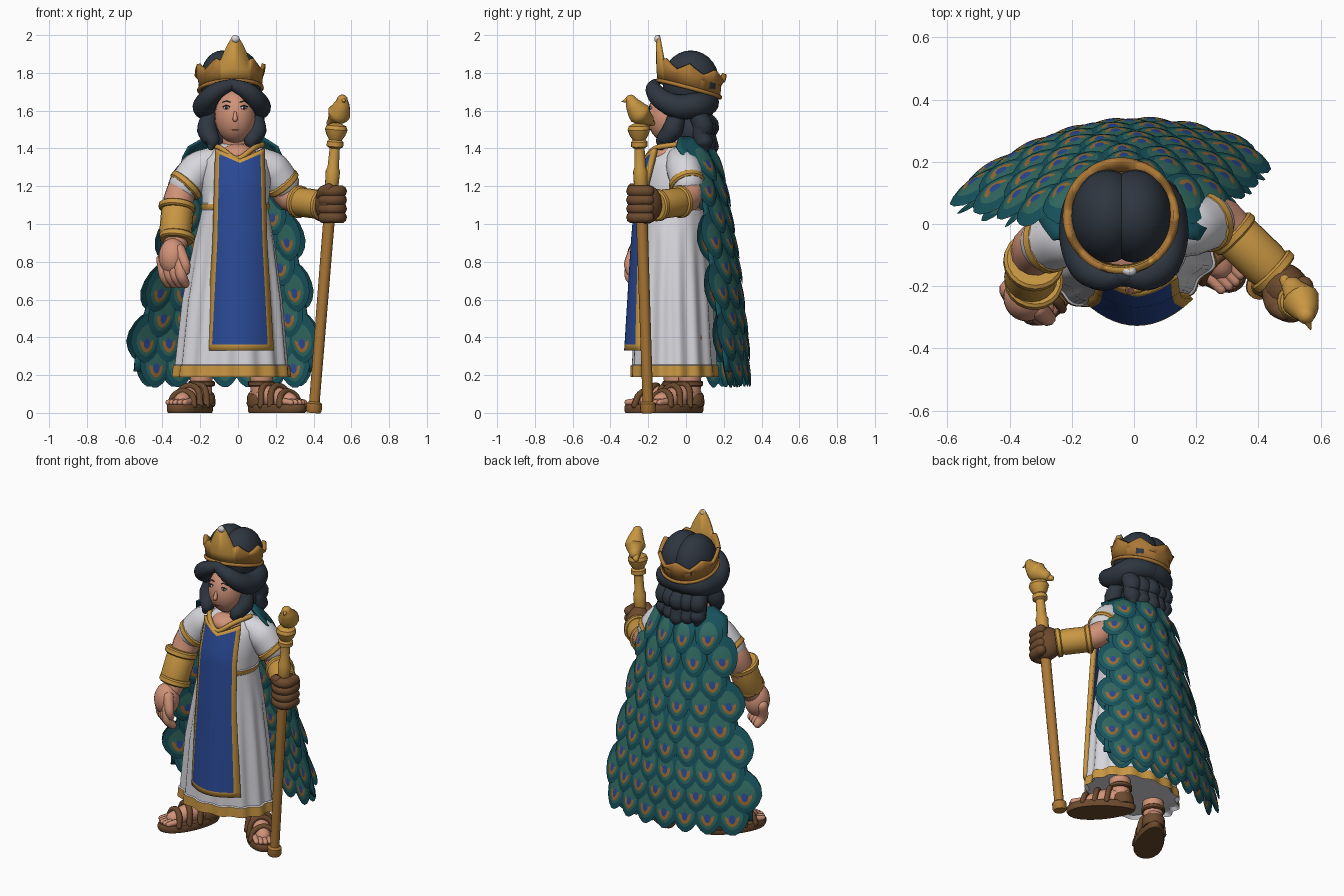
import bpy, bmesh, math
from mathutils import Vector, Matrix

if "Cube" in bpy.data.objects:
    bpy.data.objects.remove(bpy.data.objects["Cube"])


def material(name, *rgb):
    col = tuple(((c / 255 + 0.055) / 1.055) ** 2.4 for c in rgb) + (1,)
    m = bpy.data.materials.new(name)
    m.use_nodes = True
    m.diffuse_color = col
    m.node_tree.nodes["Principled BSDF"].inputs["Base Color"].default_value = col
    return m


white = material("white cloth", 214, 214, 220)
blue = material("royal blue", 42, 74, 150)
gold = material("gold", 200, 150, 66)
old_gold = material("staff gold", 172, 120, 54)
brown = material("leather brown", 108, 74, 46)
skin = material("skin", 208, 146, 120)
dark = material("dark hair", 46, 54, 64)
teal = material("feather teal", 24, 84, 94)
green = material("feather green", 50, 106, 98)
bronze = material("feather bronze", 158, 108, 50)


def build(name, verts, faces, mats, index=None, recalc=True, angle=45):
    me = bpy.data.meshes.new(name)
    me.from_pydata([tuple(v) for v in verts], [], faces)
    for m in mats:
        me.materials.append(m)
    if index:
        me.polygons.foreach_set("material_index", index)
    if recalc:
        bm = bmesh.new()
        bm.from_mesh(me)
        bmesh.ops.recalc_face_normals(bm, faces=bm.faces)
        bm.to_mesh(me)
        bm.free()
    me.shade_smooth()
    me.set_sharp_from_angle(angle=math.radians(angle))
    ob = bpy.data.objects.new(name, me)
    bpy.context.scene.collection.objects.link(ob)
    return ob


def loft(name, rings, mats, row_mat=lambda r: 0, angle=45):
    n, last = len(rings[0]), len(rings) - 1
    verts = [p for ring in rings for p in ring]
    faces = [(r * n + i, r * n + (i + 1) % n, (r + 1) * n + (i + 1) % n, (r + 1) * n + i)
             for r in range(last) for i in range(n)]
    index = [row_mat(r) for r in range(last) for i in range(n)]
    faces += [tuple(range(n)), tuple(range(last * n, last * n + n))]
    return build(name, verts, faces, mats, index + [row_mat(0), row_mat(last - 1)], angle=angle)


def tube(name, pts, radii, mat, n=14, sub=4, rounded=True, angle=60):
    """Sweep a circle along a smooth path, with a radius at each point."""
    pts = [Vector(p) for p in pts]
    path = []
    for i in range(len(pts) - 1):
        a, b = pts[i], pts[i + 1]
        ta = (b - pts[i - 1]) / 2 if i else b - a
        tb = (pts[i + 2] - a) / 2 if i + 2 < len(pts) else b - a
        for k in range(sub):
            t = k / sub
            h = t * t * (3 - 2 * t)
            p = a.lerp(b, h) + ta * (t * (1 - t) ** 2) - tb * (t * t * (1 - t))
            path.append((p, radii[i] + (radii[i + 1] - radii[i]) * t))
    path.append((pts[-1], radii[-1]))
    if rounded:
        for end, nxt in ((0, 1), (-1, -2)):
            p, r = path[end]
            d = (p - path[nxt][0]).normalized()
            cap = [(p + d * r * math.sin(a), r * math.cos(a)) for a in (0.5, 1, 1.4)]
            path = cap[::-1] + path if end == 0 else path + cap
    rings, side = [], None
    for i, (p, r) in enumerate(path):
        t = (path[min(i + 1, len(path) - 1)][0] - path[max(i - 1, 0)][0]).normalized()
        side = side or (Vector((0, 1, 0)) if abs(t.y) < 0.8 else Vector((1, 0, 0)))
        side = (side - t * side.dot(t)).normalized()
        up = t.cross(side)
        rings.append([p + (side * math.cos(a) + up * math.sin(a)) * r
                      for a in (math.tau * k / n for k in range(n))])
    return loft(name, rings, [mat], angle=angle)


def band(name, p, q, r, mat):
    p, q = Vector(p), Vector(q)
    pts = [p, p.lerp(q, 0.2), p.lerp(q, 0.8), q]
    return tube(name, pts, [r * 0.9, r, r, r * 0.9], mat, n=20, sub=1, rounded=False, angle=30)


def ball(name, loc, size, mat, rot=0):
    bm = bmesh.new()
    bmesh.ops.create_uvsphere(bm, u_segments=24, v_segments=14, radius=1)
    bm.transform(Matrix.Translation(loc) @ Matrix.Rotation(rot, 4, "Z") @ Matrix.Diagonal((*size, 1)))
    me = bpy.data.meshes.new(name)
    bm.to_mesh(me)
    bm.free()
    me.materials.append(mat)
    me.shade_smooth()
    bpy.context.scene.collection.objects.link(bpy.data.objects.new(name, me))


def at(keys, z):
    """Interpolate rows that are sorted by height."""
    z = min(max(z, keys[0][0]), keys[-1][0])
    for lo, hi in zip(keys, keys[1:]):
        if z <= hi[0]:
            t = (z - lo[0]) / (hi[0] - lo[0])
            return [a + (b - a) * t for a, b in zip(lo[1:], hi[1:])]


# Dress: pleated oval loft with gold hem and belt (height, centre x, y, radius x, y)
DRESS = [(.19, -.035, -.06, .298, .222), (.6, -.03, -.065, .258, .202), (.9, -.02, -.065, .212, .18),
         (1.08, -.015, -.07, .175, .17), (1.25, -.01, -.06, .185, .165), (1.34, -.01, -.05, .17, .145),
         (1.4, -.01, -.03, .12, .1), (1.43, -.01, -.03, .07, .07)]
heights = [.21, .19, .25, .255, .35, .5, .6, .75, .9, 1.0, 1.075, 1.08, 1.105, 1.11, 1.18, 1.25, 1.3, 1.34, 1.38, 1.4, 1.43]
rings = []
for row, z in enumerate(heights):
    cx, cy, rx, ry = at(DRESS, z)
    bulge = .97 if row == 0 else 1.03 if row in (1, 2, 11, 12) else 1
    pleat = 0.035 * max(0, min(1, (1.05 - z) / 0.4))
    rings.append([(cx + rx * s * math.cos(a), cy + ry * s * math.sin(a), z)
                  for a in (math.tau * k / 112 for k in range(112))
                  for s in [bulge * (1 + pleat * math.sin(14 * a))]])
loft("dress", rings, [white, gold], lambda r: int(r in (1, 11)))

# Tabard: curved blue panel with gold border and a V neckline
PANEL = [(.33, .01, .172, -.315), (.9, .01, .138, -.28), (1.2, .01, .13, -.255), (1.38, .01, .125, -.205)]
cols, rows = 14, 24
across = [-1, -.82] + [-.82 + 1.64 * i / (cols - 2) for i in range(1, cols - 1)] + [1]
verts, faces, index = [], [], []
for r in range(rows + 1):
    for s in across:
        f = 0 if r == 0 else 0.03 if r == 1 else 0.03 + 0.95 * (r - 1) / (rows - 2) if r < rows else 1
        z = 0.33 + (1.01 + 0.06 * abs(s)) * f
        cx, hw, y = at(PANEL, z)
        verts.append((cx + hw * s, y + 2.8 * (hw * s) ** 2, z))
for r in range(rows):
    for c in range(cols):
        a = r * (cols + 1) + c
        faces.append((a, a + 1, a + cols + 2, a + cols + 1))
        index.append(int(r in (0, rows - 1) or c in (0, cols - 1)))
tabard = build("tabard", verts, faces, [blue, gold], index, recalc=False)
mod = tabard.modifiers.new("thickness", "SOLIDIFY")
mod.thickness, mod.offset = 0.025, 0

# Neck and neckline
tube("neck", [(-.01, -.03, 1.36), (-.015, -.05, 1.5)], [.08, .065], skin)
ball("chest", (0, -.1, 1.365), (.1, .095, .06), skin)
tube("collar", [(-.14, -.06, 1.42), (-.09, -.165, 1.4), (-.005, -.21, 1.345), (.08, -.165, 1.4), (.13, -.06, 1.42)],
     [.014] * 5, gold)

# Peacock cape (height, centre x, half width, back y, depth, skew)
CAPE = [(.1, -.07, .49, .31, .145, .06), (.4, -.075, .46, .3, .165, .05), (.8, -.045, .365, .255, .165, .035),
        (1.2, -.03, .285, .19, .13, .02), (1.34, -.03, .27, .16, .16, 0), (1.42, -.025, .23, .13, .19, 0),
        (1.46, -.02, .15, .1, .14, 0)]


def cape_point(u, z):
    z = min(z, 1.46)
    cx, w, back, depth, skew = at(CAPE, z)
    return Vector((cx + w * u, back - depth * u * u + skew * u, z))


verts = [cape_point(-1 + i / 12, 0.22 + 1.24 * j / 24) for j in range(25) for i in range(25)]
faces = [(j * 25 + i, j * 25 + i + 1, j * 25 + i + 26, j * 25 + i + 25) for j in range(24) for i in range(24)]
cape = build("cape", verts, faces, [teal], recalc=False)
mod = cape.modifiers.new("thickness", "SOLIDIFY")
mod.thickness, mod.offset = 0.01, 0

LAYERS = [.2, .43, .64, 1]  # size of each colour zone, from the eye outwards


def add_feather(verts, faces, index, u, top, side, length, width, n=16):
    w = at(CAPE, top - length / 2)[1]
    mid = min(max(top - length / 2, 0.15), 1.4)
    n_dir = (cape_point(u + .05, mid) - cape_point(u - .05, mid)).cross(
        cape_point(u, mid + .03) - cape_point(u, mid - .03)).normalized()
    n_dir *= -side if n_dir.y < 0 else side
    start = len(verts)

    def put(a, b, dome):
        p = cape_point(u + a / w, top - b)
        verts.append(p + n_dir * (0.005 + 0.024 * b / length + dome))
    put(0, length * 0.65, 0.01)
    for size in LAYERS:
        for k in range(n):
            t = math.tau * (k + .5) / n
            tip = 1 - 0.25 * max(0, math.cos(t)) ** 2
            b = length * (0.65 - 0.15 * size + 0.5 * size * math.cos(t))
            put(width / 2 * size * math.sin(t) * tip, b, 0.01 * (1 - size * size))
    for layer in range(len(LAYERS)):
        for k in range(n):
            o, m = start + 1 + layer * n, (k + 1) % n
            f = (start, o + k, o + m) if layer == 0 else (o - n + k, o + k, o + m, o - n + m)
            faces.append(f if side > 0 else f[::-1])
            above_eye = layer == 1 and math.cos(math.tau * (k + 1) / n) < -.3
            index.append(2 if above_eye else layer)


for name, side in (("outer_feathers", 1), ("inner_feathers", -1)):
    verts, faces, index = [], [], []
    for row in range(9):
        top = 0.405 + 0.131 * row
        count = max(4, round(2 * at(CAPE, top - 0.15)[1] / 0.13))
        for i in range(count + row % 2):
            u = -1 + (2 * i + 1 - row % 2) / count
            add_feather(verts, faces, index, u * .92, top, side, 0.27 - .004 * row, 0.17 - 0.005 * row)
    build(name, verts, faces, [blue, bronze, green, teal], index, recalc=False)

# Right arm hanging, with sleeve, bracer and open hand
tube("right_sleeve", [(-.13, -.03, 1.33), (-.21, -.04, 1.29), (-.275, -.06, 1.21)], [.08, .095, .092], white)
band("right_sleeve_trim", (-.262, -.057, 1.22), (-.29, -.065, 1.19), .098, gold)
tube("right_arm", [(-.25, -.05, 1.24), (-.315, -.08, 1.13), (-.33, -.2, .88)], [.08, .08, .06], skin)
band("right_bracer", (-.318, -.11, 1.1), (-.335, -.185, .91), .086, gold)
for z, y, r in ((1.09, -.114, .098), (.93, -.178, .094)):
    band("right_bracer_rim", (-.32, y, z + .018), (-.324, y - .013, z - .018), r, gold)
ball("right_palm", (-.345, -.235, .825), (.075, .078, .1), skin)
for i in range(4):
    x, y = -.4 + .03 * i, -.21 - .022 * i
    tube("right_finger", [(x, y, .81), (x + .01, y - .02, .73), (x + .03, y + .005, .685)], [.034, .031, .025], skin, n=10)
tube("right_thumb", [(-.31, -.27, .86), (-.28, -.3, .79), (-.275, -.295, .75)], [.034, .028, .022], skin, n=10)

# Left arm reaching to the staff
tube("left_sleeve", [(.11, -.03, 1.33), (.18, -.01, 1.29), (.235, .005, 1.22)], [.08, .095, .09], white)
band("left_sleeve_trim", (.225, 0, 1.23), (.25, .01, 1.2), .096, gold)
tube("left_arm", [(.21, 0, 1.25), (.28, .01, 1.14), (.45, -.17, 1.1)], [.075, .076, .055], skin)
band("left_bracer", (.305, -.015, 1.12), (.45, -.155, 1.1), .077, gold)
for t in (0, .9):
    x, y, z = .31 + .14 * t, -.02 - .135 * t, 1.12 - .02 * t
    band("left_bracer_rim", (x, y, z), (x + .024, y - .023, z - .004), .086, gold)
ball("left_glove", (.488, -.215, 1.105), (.078, .092, .105), brown, .4)
for i in range(4):
    z = 1.035 + .046 * i
    tube("glove_finger", [(.545, -.2, z), (.54, -.265, z), (.5, -.285, z), (.455, -.26, z)], [.032] * 4, brown, n=10)
tube("glove_thumb", [(.44, -.2, 1.13), (.45, -.26, 1.17), (.48, -.285, 1.19)], [.032, .03, .026], brown, n=10)


# Staff: turned profile on a leaning axis, topped by a bird
def turned(name, profile, mat):
    axis = lambda z: (.4 + .08 * z, -.2 - .033 * z, z)
    tube(name, [axis(z) for z, r in profile], [r for z, r in profile], mat, n=16, sub=1, rounded=False, angle=35)


turned("staff_shaft", [(0, .036), (.012, .042), (.05, .042), (.06, .028), (1.2, .031)], old_gold)
turned("staff_head", [(1.18, .03), (1.21, .036), (1.28, .038), (1.3, .03), (1.4, .027), (1.41, .044), (1.435, .044),
                      (1.445, .034), (1.47, .05), (1.5, .06), (1.52, .052), (1.535, .02)], gold)
tube("bird_body", [(.51, -.205, 1.555), (.535, -.245, 1.585), (.548, -.275, 1.625), (.552, -.292, 1.655)],
     [.035, .062, .045, .03], gold)
tube("bird_tail", [(.515, -.22, 1.56), (.485, -.18, 1.535)], [.035, .018], gold, n=8)
tube("bird_beak", [(.555, -.305, 1.657), (.567, -.338, 1.648)], [.016, .003], gold, n=8)

# Face
ball("face", (-.015, -.09, 1.57), (.108, .115, .142), skin)
tube("nose", [(-.015, -.202, 1.59), (-.015, -.214, 1.555)], [.007, .014], skin, n=10)
tube("mouth", [(-.04, -.184, 1.5), (-.015, -.19, 1.497), (.01, -.184, 1.5)], [.003] * 3, brown, n=6)
for s in (-1, 1):
    x = -.015 + .047 * s
    ball("eye_white", (x, -.188, 1.615), (.017, .006, .008), white, .3 * s)
    ball("iris", (x, -.192, 1.615), (.007, .005, .008), dark)
    tube("eyelid", [(x - .018, -.19, 1.622), (x, -.192, 1.627), (x + .018, -.19, 1.622)], [.003] * 3, dark, n=6)
    tube("eyebrow", [(x - .02, -.184, 1.645), (x, -.185, 1.651), (x + .02, -.182, 1.645)], [.003] * 3, dark, n=6)

# Hair: parted dome, rolled sides, shoulder locks and back curls
ball("hair_core", (-.03, .03, 1.65), (.14, .125, .15), dark)
ball("nape_hair", (-.03, .035, 1.49), (.135, .1, .115), dark)
for s in (-1, 1):
    ball("hair_dome", (-.04 + .045 * s, .025, 1.755), (.118, .15, .164), dark)
    place = lambda pts: [(-.033 + s * x, y, z) for x, y, z in pts]
    tube("hair_roll", place([(-.01, -.165, 1.74), (.07, -.17, 1.71), (.125, -.13, 1.66), (.142, -.04, 1.62),
                             (.125, .06, 1.63), (.06, .105, 1.64), (0, .11, 1.64)]),
         [.028, .045, .055, .066, .068, .066, .064], dark)
    tube("shoulder_lock", place([(.115, -.05, 1.58), (.13, -.07, 1.5), (.105, -.12, 1.44), (.11, -.13, 1.41)]),
         [.045, .055, .042, .02], dark)
for i in range(5):
    x = -.15 + .06 * i
    dip = .03 * (1 - abs(i - 2) / 2)
    tube("back_curl", [(x, .05, 1.6), (x, .09 + dip, 1.52), (x, .08 + dip, 1.48), (x, .095 + dip, 1.43 - dip),
                       (x, .1 + dip, 1.39 - dip)], [.045, .056, .046, .05, .02], dark)

# Crown: flared band with points, a tall front peak and a pale gem at its tip
n, verts, lower, index = 96, [], [], []
for k in range(n):
    t = math.tau * k / n
    c, away = math.cos(t), min(t, math.tau - t)
    base = 1.715 + .045 * c
    wave = abs((away - .6) / .84 % 1 * 2 - 1)
    rise = .11 + .13 * (1 - (away / .46) ** 1.5) if away < .46 else .075 + .05 * wave
    for r, z in ((.166, base), (.172, base + .06), (.187 - .012 * c, base + rise)):
        verts.append((-.04 + r * math.sin(t + .15), .015 - r * math.cos(t + .15), z))
    lower.append(verts[-3])
    index += [int(away > .5)] * 2
faces = [(3 * k + j, 3 * ((k + 1) % n) + j, 3 * ((k + 1) % n) + j + 1, 3 * k + j + 1) for k in range(n) for j in (0, 1)]
crown = build("crown", verts, faces, [gold, old_gold], index, angle=30)
crown.modifiers.new("thickness", "SOLIDIFY").thickness = 0.02
tube("crown_rim", lower + lower[:1], [.011] * (n + 1), old_gold, n=8, sub=1, rounded=False)
ball("crown_gem", (-.014, -.152, 1.98), (.022, .016, .02), white)


# Legs and strapped sandals, each laid out from heel to toe
def sandal(label, heel, toe):
    heel, toe = Vector((*heel, 0)), Vector((*toe, 0))
    f = (toe - heel).normalized()
    size, side = (toe - heel).length, Vector((-f.y, f.x, 0))
    spot = lambda along, out, z: heel + f * size * along + side * out + Vector((0, 0, z))
    sole = [[spot(.5 - .5 * math.cos(a) * s, math.sin(a) * s * (.085 - .018 * math.cos(a)), z)
             for a in (math.tau * k / 32 for k in range(32))] for s, z in ((.96, 0), (1, .012), (1, .035), (.95, .045))]
    loft(label + "_sole", sole, [brown])
    tube(label + "_foot", [spot(.17, 0, .085), spot(.45, 0, .085), spot(.75, 0, .062)], [.055, .06, .045], skin)
    tube(label + "_leg", [spot(.22, 0, .08), spot(.24, 0, .4)], [.055, .075], skin)
    for i in range(5):
        out = -.05 + .025 * i
        tube(label + "_toe", [spot(.75, out, .06), spot(.93 - 3 * abs(out) ** 1.5, out, .055)], [.019, .016], skin, n=8)
    for along, high in ((.75, .115), (.58, .145), (.4, .155)):
        tube(label + "_strap", [spot(along, -.074, .04), spot(along - .03, -.055, high * .8), spot(along - .05, 0, high),
                                spot(along - .03, .055, high * .8), spot(along, .074, .04)], [.017] * 5, brown, n=8)
    band(label + "_ankle_strap", spot(.22, 0, .14), spot(.22, 0, .17), .07, brown)
    band(label + "_heel_cup", spot(.18, 0, .03), spot(.2, 0, .1), .067, brown)


sandal("right", (-.15, .02), (-.345, -.32))
sandal("left", (.06, .085), (.345, -.205))
